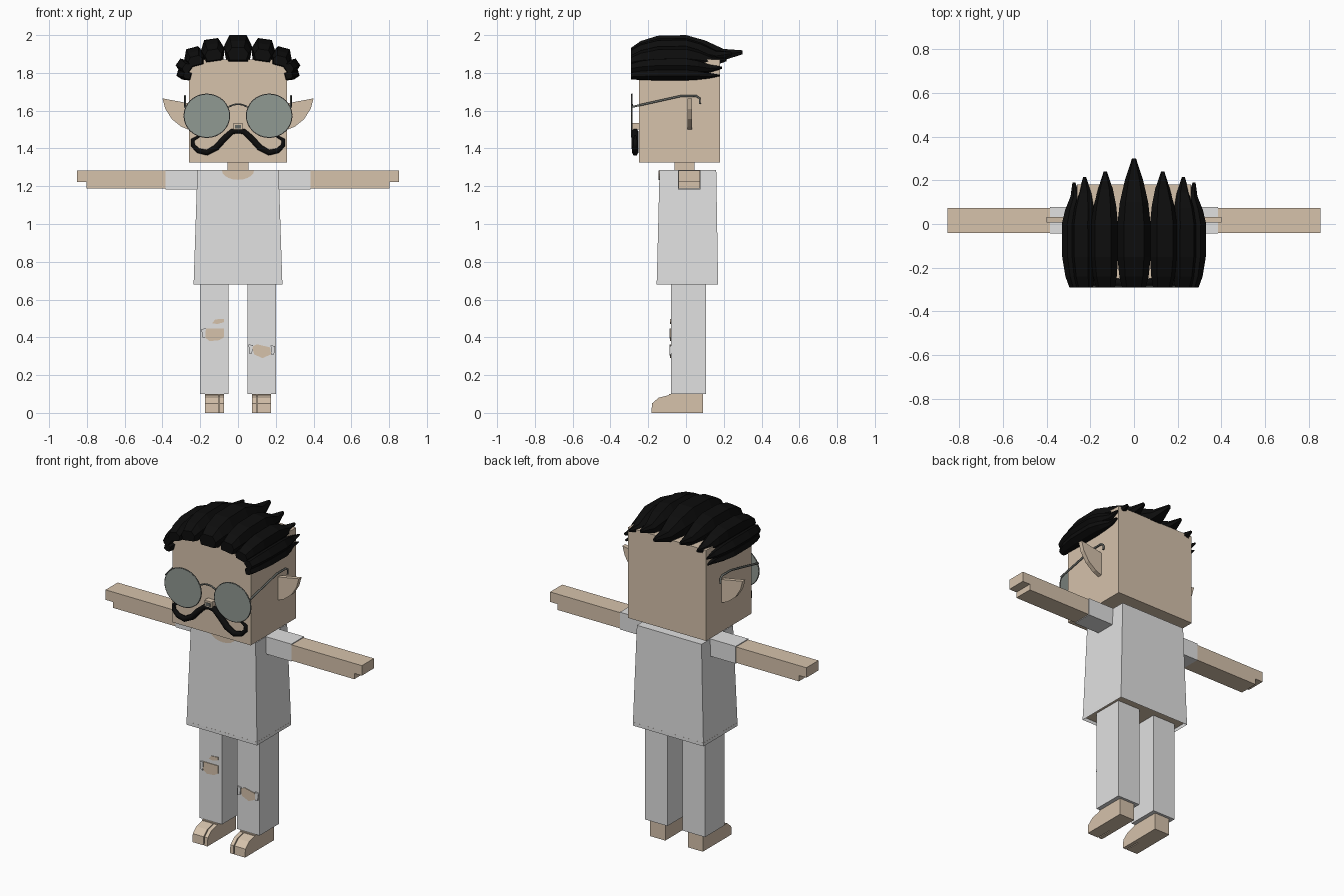
import bpy, bmesh, math
from mathutils import Matrix, Vector

if "Cube" in bpy.data.objects:
    bpy.data.objects.remove(bpy.data.objects["Cube"], do_unlink=True)


def material(name, rgb):
    m = bpy.data.materials.new(name)
    m.use_nodes = True
    m.diffuse_color = (*rgb, 1)
    m.node_tree.nodes["Principled BSDF"].inputs["Base Color"].default_value = (*rgb, 1)
    return m


SKIN = material("skin", (0.67, 0.54, 0.41))
CLOTH = material("pale_cloth", (0.75, 0.75, 0.75))
BLACK = material("black_hair", (0.004, 0.004, 0.004))
LENS = material("grey_lens", (0.28, 0.32, 0.29))
FRAME = material("dark_frame", (0.13, 0.14, 0.13))


def finish(name, bm, *mats):
    bmesh.ops.recalc_face_normals(bm, faces=bm.faces)
    me = bpy.data.meshes.new(name)
    bm.to_mesh(me)
    bm.free()
    for m in mats:
        me.materials.append(m)
    ob = bpy.data.objects.new(name, me)
    bpy.context.collection.objects.link(ob)
    return ob


def loft(rings):
    """Skin a list of equal-sized point rings and cap both ends."""
    bm = bmesh.new()
    vs = [[bm.verts.new(p) for p in r] for r in rings]
    n = len(vs[0])
    for a, b in zip(vs, vs[1:]):
        for i in range(n):
            j = (i + 1) % n
            bm.faces.new((a[i], a[j], b[j], b[i]))
    bm.faces.new(vs[0])
    bm.faces.new(vs[-1])
    return bm


def rect(x0, x1, y0, y1, z):
    return [(x0, y0, z), (x1, y0, z), (x1, y1, z), (x0, y1, z)]


def box(name, x, y, z, mat, s=1):
    return finish(name, loft([rect(x[0] * s, x[1] * s, *y, h) for h in z]), mat)


def front_plate(name, pts, y0, y1, mat, s=1):
    """Outline in x, z pushed along y."""
    return finish(name, loft([[(px * s, y, pz) for px, pz in pts] for y in (y0, y1)]), mat)


def side_prism(name, pts, x0, x1, mat, s=1):
    """Outline in y, z pushed along x."""
    return finish(name, loft([[(x * s, py, pz) for py, pz in pts] for x in (x0, x1)]), mat)


def tube(name, pts, radius, mat, s=1, widths=None):
    cu = bpy.data.curves.new(name, "CURVE")
    cu.dimensions = "3D"
    cu.bevel_depth = radius
    cu.bevel_resolution = 1
    cu.use_fill_caps = True
    sp = cu.splines.new("POLY")
    sp.points.add(len(pts) - 1)
    for i, (p, q) in enumerate(zip(sp.points, pts)):
        p.co = (q[0] * s, q[1], q[2], 1)
        p.radius = widths[i] if widths else 1
    cu.materials.append(mat)
    ob = bpy.data.objects.new(name, cu)
    bpy.context.collection.objects.link(ob)
    bpy.ops.object.select_all(action="DESELECT")
    ob.select_set(True)
    bpy.context.view_layer.objects.active = ob
    bpy.ops.object.convert(target="MESH")


# Head, neck and nose
box("head", (-0.26, 0.26), (-0.25, 0.18), (1.325, 1.87), SKIN)
box("neck", (-0.055, 0.055), (-0.06, 0.045), (1.25, 1.33), SKIN)
box("nose", (-0.025, 0.025), (-0.285, -0.245), (1.5, 1.535), SKIN)
box("nose_shadow", (-0.015, 0.015), (-0.288, -0.28), (1.505, 1.525), FRAME)

# Flared shirt, open at the hem with the body showing inside
bm = loft([rect(-0.235, 0.235, -0.155, 0.17, 0.68), rect(-0.215, 0.215, -0.14, 0.16, 1.285)])
hem = min(bm.faces, key=lambda f: f.calc_center_median().z)
bmesh.ops.inset_region(bm, faces=[hem], thickness=0.022)
for v in hem.verts:
    v.co.z += 0.02
hem.material_index = 1
finish("shirt", bm, CLOTH, SKIN)

# Scooped neckline
scoop = [(0.085 * math.cos(a), 1.284 - 0.05 * math.sin(a))
         for a in (math.pi * i / 10 for i in range(11))]
front_plate("neckline", scoop, -0.145, -0.137, SKIN)


# Hair strands swept back, tapering to a point
STATIONS = [(-0.29, 0.72, 0.05, -0.9), (-0.24, 0.88, 0.55, -1), (-0.15, 1, 0.95, -1),
            (0, 1, 1, -1), (0.1, 0.85, 0.6, -0.95), (0.2, 0.55, -0.05, -0.9),
            (0.3, 0.12, -0.15, -0.45)]
SECTION = [(0.6, 1), (1, 0.1), (0.8, -1), (-0.8, -1), (-1, 0.1), (-0.6, 1)]


def strand(name, x, z, w, h, tip, roll, s=1):
    turn = Matrix.Rotation(math.radians(roll), 3, "Y")
    rings = []
    for y, k, top, bottom in STATIONS:
        yy = y * tip / 0.3 if y > 0 else y
        ring = []
        for u, t in SECTION:
            lift = bottom + (top - bottom) * (t + 1) / 2
            p = turn @ Vector((u * w * k, 0, lift * h))
            ring.append(((x + p.x) * s, yy, z + p.z))
        rings.append(ring)
    finish(name, loft(rings), BLACK)


strand("hair_center", 0, 1.93, 0.076, 0.07, 0.3, 0)
for side, s in (("left", 1), ("right", -1)):
    strand(side + "_hair_inner", 0.134, 1.92, 0.062, 0.06, 0.24, 8, s)
    strand(side + "_hair_outer", 0.23, 1.885, 0.054, 0.05, 0.215, 15, s)
    strand(side + "_hair_temple", 0.285, 1.835, 0.036, 0.04, 0.19, 55, s)
    strand(side + "_hair_lower", 0.285, 1.79, 0.027, 0.038, 0.18, 75, s)

    # Pointed ears
    ear = [(0.25, 1.637), (0.4, 1.665), (0.385, 1.61), (0.35, 1.555), (0.3, 1.515), (0.25, 1.495)]
    front_plate(side + "_ear", ear, 0.007, 0.033, SKIN, s)

    # Round glasses
    disc = [(0.165 + 0.12 * math.cos(a), 1.573 + 0.114 * math.sin(a))
            for a in (math.tau * i / 32 for i in range(32))]
    front_plate(side + "_lens", disc, -0.289, -0.283, LENS, s)
    tube(side + "_lens_rim", [(x, -0.286, z) for x, z in disc + disc[:1]], 0.004, FRAME, s)
    tube(side + "_glasses_arm", [(0.28, -0.286, 1.62), (0.28, -0.03, 1.677), (0.28, 0.055, 1.677),
                                 (0.28, 0.073, 1.665), (0.28, 0.073, 1.635)], 0.006, FRAME, s)

    # Curling moustache
    curl = [(0, 1.492), (0.03, 1.49), (0.07, 1.455), (0.115, 1.405), (0.165, 1.378),
            (0.21, 1.388), (0.238, 1.415), (0.24, 1.445), (0.205, 1.465)]
    tube(side + "_moustache", [(x, -0.269, z) for x, z in curl], 0.017, BLACK, s,
         [0.8, 1, 1.1, 1.1, 1, 0.9, 0.75, 0.65, 0.4])

    # Sleeves and arms with stepped hands
    box(side + "_sleeve", (0.2, 0.385), (-0.043, 0.078), (1.183, 1.287), CLOTH, s)
    arm = [(0.38, 1.187), (0.803, 1.187), (0.803, 1.222), (0.853, 1.222), (0.853, 1.282), (0.38, 1.282)]
    front_plate(side + "_arm", arm, -0.041, 0.074, SKIN, s)

    # Trouser legs
    box(side + "_leg", (0.05, 0.2), (-0.08, 0.105), (0.1, 0.71), CLOTH, s)

    # Feet split into big toe and remaining toes
    box(side + "_heel", (0.075, 0.175), (-0.09, 0.09), (0, 0.1), SKIN, s)
    toe = [(-0.08, 0), (-0.08, 0.097), (-0.145, 0.08), (-0.18, 0.05), (-0.183, 0)]
    side_prism(side + "_big_toe", toe, 0.075, 0.097, SKIN, s)
    side_prism(side + "_toes", toe, 0.103, 0.175, SKIN, s)

# Glasses bridge
tube("glasses_bridge", [(x, -0.286, 1.635 - 6 * x * x) for x in (-0.05, -0.025, 0, 0.025, 0.05)],
     0.005, FRAME)

# Torn knees
front_plate("right_knee_tear", [(-0.175, 0.447), (-0.073, 0.447), (-0.075, 0.4), (-0.1, 0.385),
                                (-0.15, 0.38), (-0.175, 0.4)], -0.084, -0.078, SKIN)
front_plate("right_knee_small_tear", [(-0.137, 0.475), (-0.12, 0.495), (-0.075, 0.498),
                                      (-0.075, 0.48), (-0.11, 0.47)], -0.084, -0.078, SKIN)
front_plate("left_knee_tear", [(0.075, 0.35), (0.1, 0.363), (0.17, 0.347), (0.175, 0.31),
                               (0.13, 0.29), (0.085, 0.31)], -0.084, -0.078, SKIN)
# Frayed cloth flaps beside the tears
for name, x, z, s in (("right_knee_flap", 0.182, 0.42, -1), ("left_knee_flap", 0.185, 0.33, 1),
                      ("left_knee_inner_flap", 0.068, 0.335, 1)):
    front_plate(name, [(x - 0.012, z + 0.027), (x + 0.012, z + 0.024), (x + 0.006, z - 0.02),
                       (x - 0.008, z - 0.025)], -0.088, -0.078, CLOTH, s)
